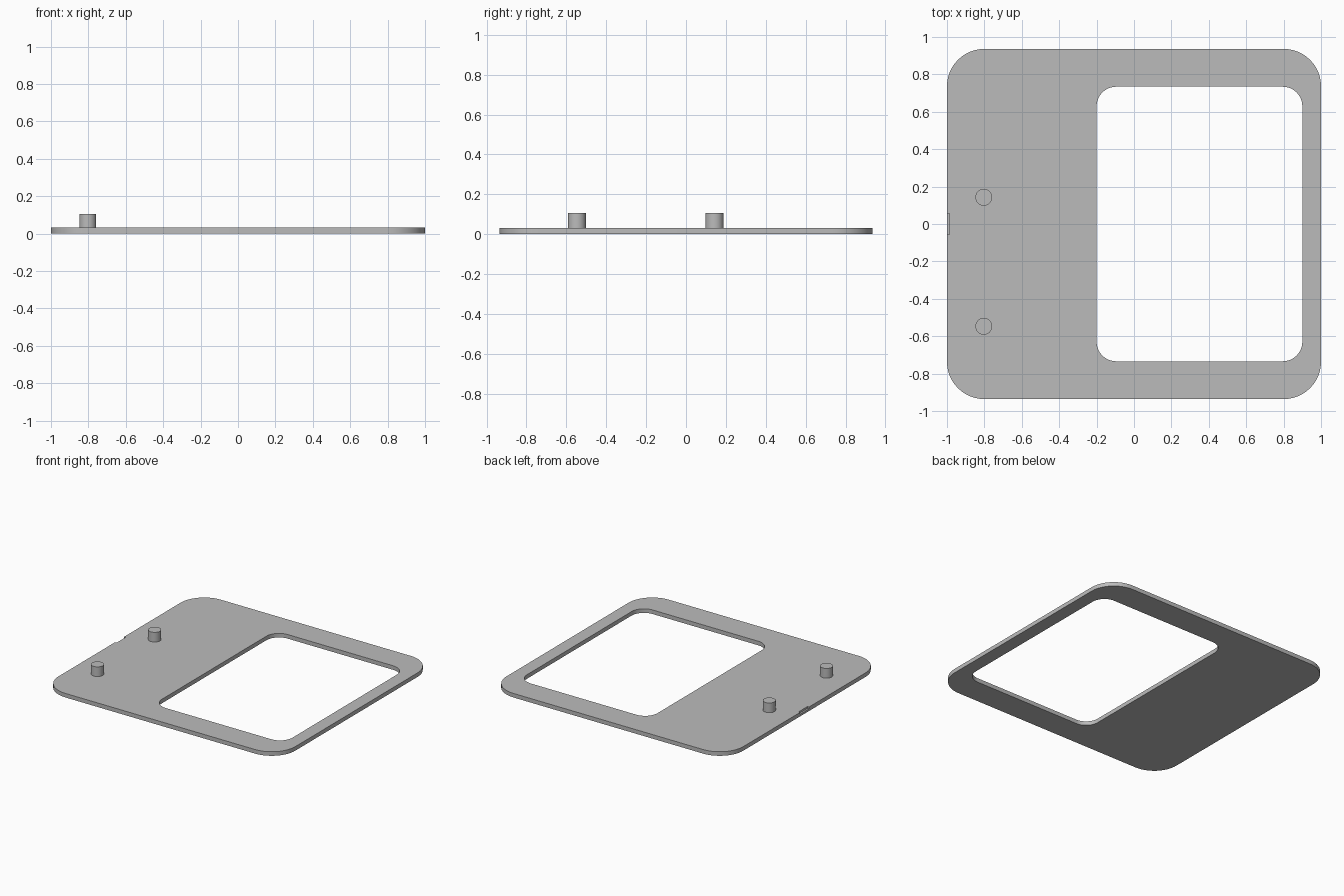
import bpy, bmesh, math

cube = bpy.data.objects.get("Cube")
if cube:
    bpy.data.objects.remove(cube, do_unlink=True)

THICK = 0.031
SEGMENTS = 12

grey = bpy.data.materials.new("plain grey")
grey.use_nodes = True
grey.diffuse_color = (0.5, 0.5, 0.5, 1)
grey.node_tree.nodes["Principled BSDF"].inputs["Base Color"].default_value = grey.diffuse_color


def rounded_loop(bm, x0, x1, half_y, radius, z):
    """Ring of vertices around a rounded rectangle."""
    corners = [(x1 - radius, half_y - radius), (x0 + radius, half_y - radius),
               (x0 + radius, radius - half_y), (x1 - radius, radius - half_y)]
    ring = []
    for quarter, (cx, cy) in enumerate(corners):
        for i in range(SEGMENTS + 1):
            a = (quarter + i / SEGMENTS) * math.pi / 2
            ring.append(bm.verts.new((cx + radius * math.cos(a), cy + radius * math.sin(a), z)))
    return ring


def smooth(obj):
    bpy.ops.object.select_all(action="DESELECT")
    obj.select_set(True)
    bpy.context.view_layer.objects.active = obj
    bpy.ops.object.shade_smooth_by_angle(angle=math.radians(30))


# Plate with a rounded window: four rings joined into a closed band
bm = bmesh.new()
outer, inner = (-1, 1, 0.936, 0.2), (-0.2, 0.9, 0.734, 0.105)
rings = [rounded_loop(bm, *outer, 0), rounded_loop(bm, *outer, THICK),
         rounded_loop(bm, *inner, THICK), rounded_loop(bm, *inner, 0)]
count = len(rings[0])
for k, ring in enumerate(rings):
    following = rings[(k + 1) % len(rings)]
    for i in range(count):
        j = (i + 1) % count
        bm.faces.new((ring[i], ring[j], following[j], following[i]))
bmesh.ops.recalc_face_normals(bm, faces=bm.faces)
mesh = bpy.data.meshes.new("plate")
bm.to_mesh(mesh)
bm.free()
plate = bpy.data.objects.new("plate", mesh)
bpy.context.collection.objects.link(plate)
mesh.materials.append(grey)

# Shallow catch recess in the upper edge of the wide side
bpy.ops.mesh.primitive_cube_add(size=1, location=(-1, 0, THICK))
cutter = bpy.context.object
cutter.name = "recess_cutter"
cutter.scale = (0.026, 0.11, 0.03)
cutter.data.materials.append(grey)
cutter.hide_render = True
cutter.hide_set(True)
cut = plate.modifiers.new("recess", "BOOLEAN")
cut.operation = "DIFFERENCE"
cut.solver = "EXACT"
cut.object = cutter
smooth(plate)

# Two upright pegs
PEG_TOP = 0.105
for name, y in (("rear_peg", 0.143), ("front_peg", -0.547)):
    bpy.ops.mesh.primitive_cylinder_add(vertices=40, radius=0.045, depth=PEG_TOP - THICK / 2,
                                        location=(-0.803, y, (PEG_TOP + THICK / 2) / 2))
    peg = bpy.context.object
    peg.name = name
    peg.data.materials.append(grey)
    smooth(peg)
